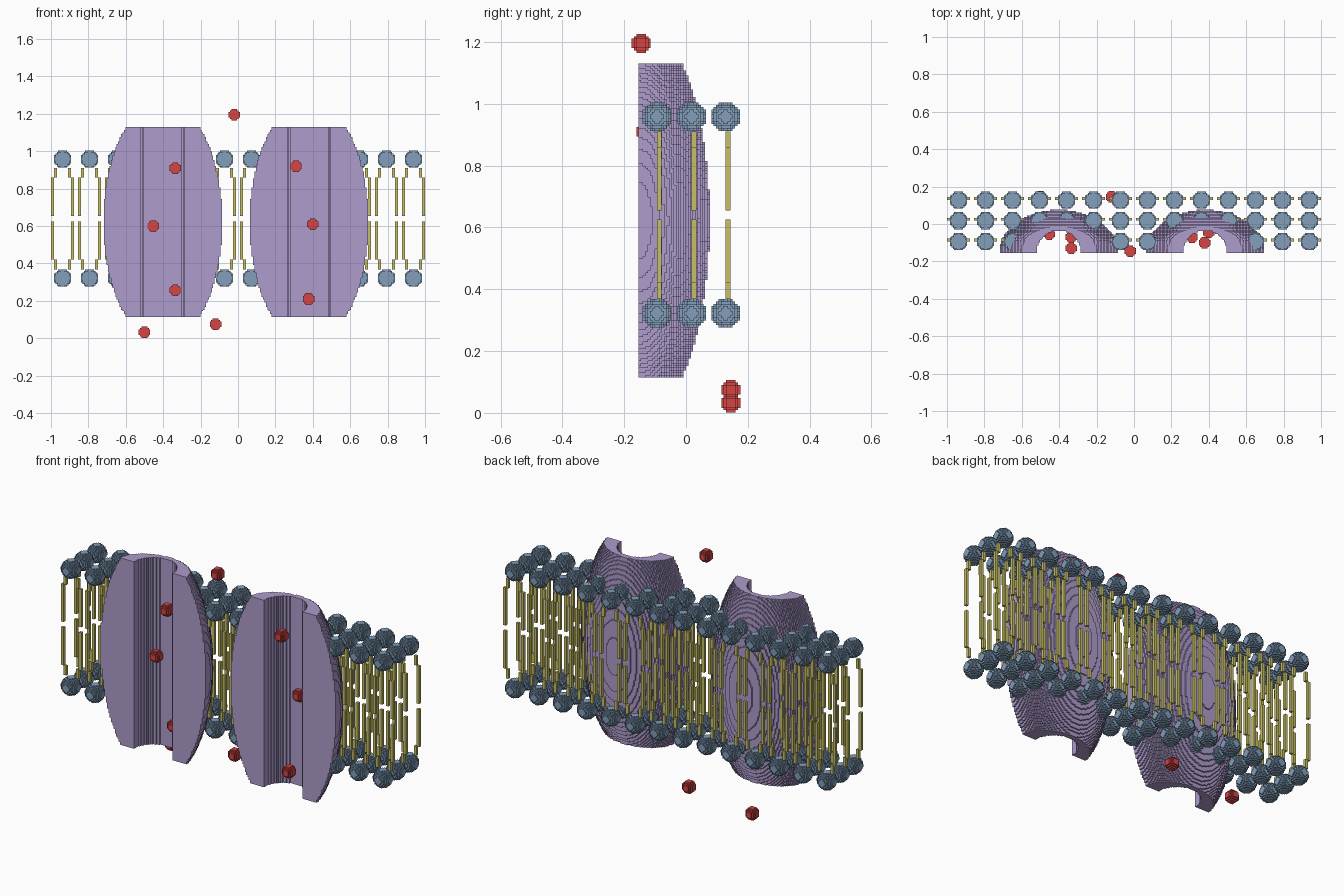
import bpy, bmesh, math
from mathutils import Vector

if "Cube" in bpy.data.objects:
    bpy.data.objects.remove(bpy.data.objects["Cube"], do_unlink=True)

V = 0.0077  # edge length of one small block


def material(name, srgb):
    col = [((c + 0.055) / 1.055) ** 2.4 for c in srgb] + [1.0]
    m = bpy.data.materials.new(name)
    m.use_nodes = True
    m.diffuse_color = col
    bsdf = next(n for n in m.node_tree.nodes if n.type == 'BSDF_PRINCIPLED')
    bsdf.inputs["Base Color"].default_value = col
    return m


BLUE = material("steel blue", (0.51, 0.62, 0.73))
OLIVE = material("olive yellow", (0.78, 0.75, 0.40))
LILAC = material("lilac", (0.68, 0.61, 0.80))
RED = material("red", (0.84, 0.27, 0.27))


def finish(bm, name, mat):
    me = bpy.data.meshes.new(name)
    bm.to_mesh(me)
    bm.free()
    me.materials.append(mat)
    return me


def block_mesh(name, mat, half, inside):
    """Stepped solid: outer skin of all blocks whose centre passes the test."""
    hx, hy, hz = half
    cells = {(i, j, k)
             for i in range(-hx, hx) for j in range(-hy, hy) for k in range(-hz, hz)
             if inside((i + .5) * V, (j + .5) * V, (k + .5) * V)}
    bm = bmesh.new()
    for a in range(3):
        r, s = (a + 1) % 3, (a + 2) % 3  # faces are merged into strips along r
        for sign in (-1, 1):
            def shift(c, ax, n):
                c = list(c)
                c[ax] += n
                return tuple(c)
            skin = {c for c in cells if shift(c, a, sign) not in cells}
            for c in skin:
                if shift(c, r, -1) in skin:
                    continue
                n = 1
                while shift(c, r, n) in skin:
                    n += 1
                base = list(c)
                base[a] += sign > 0
                quad = []
                for dr, ds in ((0, 0), (n, 0), (n, 1), (0, 1))[::sign]:
                    p = list(base)
                    p[r] += dr
                    p[s] += ds
                    quad.append(bm.verts.new(Vector(p) * V))
                bm.faces.new(quad)
    bmesh.ops.remove_doubles(bm, verts=bm.verts[:], dist=V * 0.05)
    return finish(bm, name, mat)


def ball_mesh(name, mat, n):
    lim = ((n + 0.2) * V) ** 2
    return block_mesh(name, mat, (n, n, n), lambda x, y, z: x * x + y * y + z * z < lim)


def place(name, mesh, loc, flip=False):
    ob = bpy.data.objects.new(name, mesh)
    ob.location = loc
    ob.rotation_euler = (0, math.pi if flip else 0, 0)
    bpy.context.collection.objects.link(ob)
    return ob


def tails_mesh():
    """Two bent tails hanging below a head at the origin."""
    bm = bmesh.new()
    for side in (-1, 1):
        for x, z0, z1 in ((0.038, -0.098, -0.047), (0.0535, -0.303, -0.098)):
            res = bmesh.ops.create_cube(bm, size=1)
            bmesh.ops.scale(bm, vec=(2 * V, 2 * V, z1 - z0), verts=res["verts"])
            bmesh.ops.translate(bm, vec=(side * x, V, (z0 + z1) / 2), verts=res["verts"])
    return finish(bm, "lipid_tails", OLIVE)


# Channel proteins: half ellipsoids, cut off at both ends, with a round groove
MID_Z, FRONT_Y = 0.622, -0.154
CHANNELS = {"right": -0.402, "left": 0.38}


def in_protein(x, y, z):
    return (y > 0 and x * x + y * y > 0.118 ** 2
            and (x / 0.318) ** 2 + (y / 0.230) ** 2 + (z / 0.645) ** 2 < 1)


protein = block_mesh("channel_protein", LILAC, (42, 31, 66), in_protein)
for side, cx in CHANNELS.items():
    place("channel_protein_" + side, protein, (cx, FRONT_Y, MID_Z))

# Two layers of lipids, leaving the channel grooves open
head = ball_mesh("lipid_head", BLUE, 6)
tails = tails_mesh()
for row, y in enumerate((-0.094, 0.018, 0.128)):
    for i in range(14):
        x = -0.938 + i * 1.876 / 13
        if row == 0 and any(abs(x - cx) < 0.17 for cx in CHANNELS.values()):
            continue
        for layer, z, flip in (("upper", 0.958, False), ("lower", 0.322, True)):
            tag = f"{layer}_{row + 1}_{i + 1}"
            place("lipid_head_" + tag, head, (x, y, z))
            place("lipid_tails_" + tag, tails, (x, y, z), flip)

# Ions drifting around and through the channels
ion = ball_mesh("ion", RED, 4)
for n, loc in enumerate((
        (-0.02, -0.145, 1.195), (-0.335, -0.13, 0.91), (0.31, -0.07, 0.92),
        (-0.453, -0.055, 0.60), (0.40, -0.045, 0.61), (-0.335, -0.07, 0.257),
        (0.377, -0.10, 0.21), (-0.12, 0.145, 0.075), (-0.50, 0.145, 0.032))):
    place(f"ion_{n + 1}", ion, loc)
